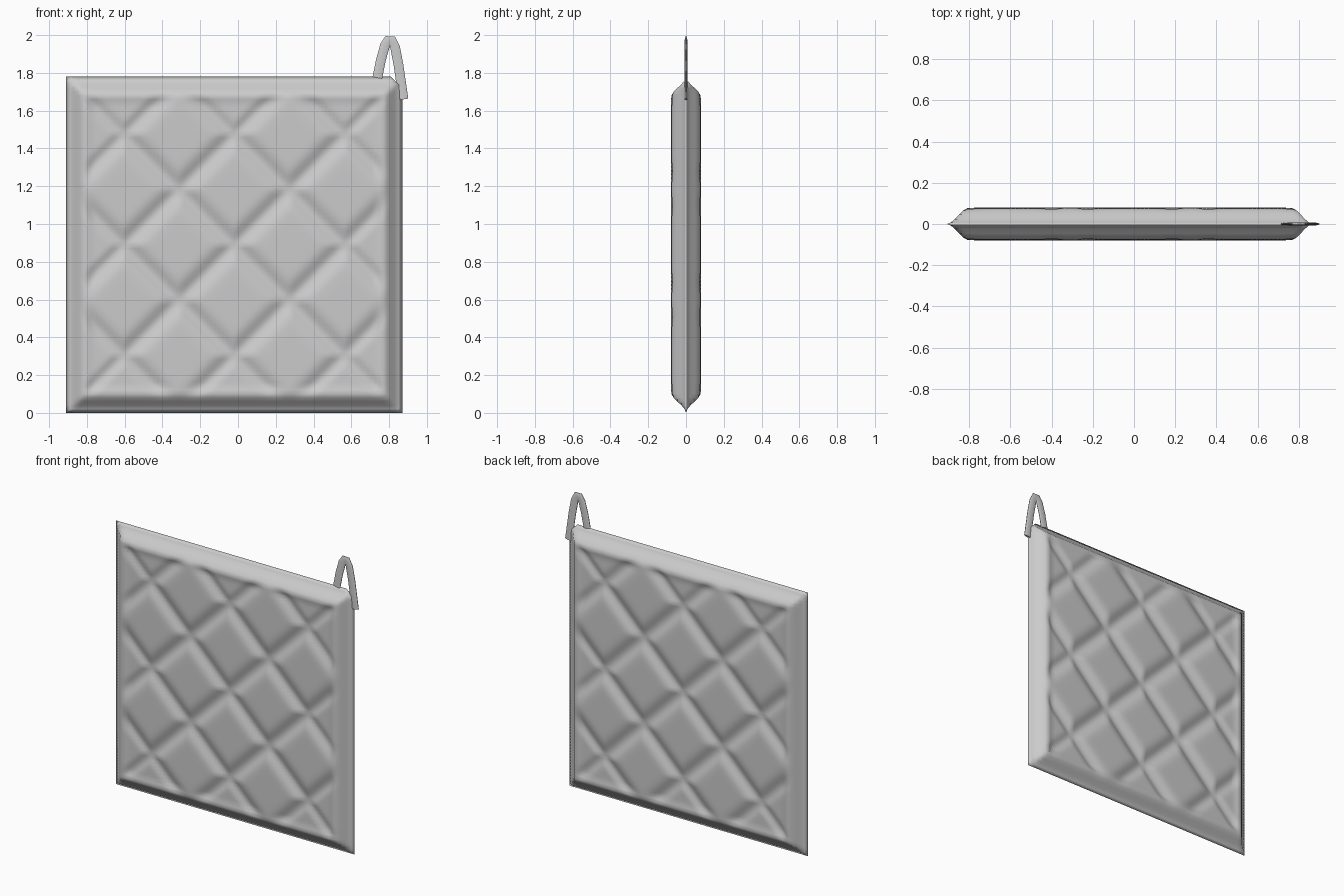
import bpy
import bmesh
import math

cube = bpy.data.objects.get("Cube")
if cube:
    bpy.data.objects.remove(cube, do_unlink=True)

HALF = 0.89        # half the side of the square pad
THICK = 0.08       # half the pad thickness
PITCH = 0.585      # spacing of the stitched diamonds
CX, CZ = -0.02, 0.89


def material(name, rgb):
    mat = bpy.data.materials.new(name)
    mat.use_nodes = True
    mat.diffuse_color = (*rgb, 1)
    mat.node_tree.nodes["Principled BSDF"].inputs["Base Color"].default_value = (*rgb, 1)
    return mat


def smooth(t):
    t = max(0.0, min(1.0, t))
    return t * t * (3 - 2 * t)


def depth(x, z):
    """Half thickness of the quilted pad at a point of the square."""
    edge = HALF - max(abs(x), abs(z))
    u, v = (x + z) / PITCH, (z - x) / PITCH
    # distance to the nearest diagonal seam
    seam = min(abs(u - round(u)), abs(v - round(v))) * PITCH / math.sqrt(2)
    groove = math.exp(-(seam / 0.045) ** 2)
    # half diamonds along the border lie lower than the full ones
    cu, cv = math.floor(u) + 0.5, math.floor(v) + 0.5
    centre = max(abs(cu - cv), abs(cu + cv)) * PITCH / 2
    sunk = 0.45 if centre > 0.8 else 0.0
    fade = smooth((edge - 0.08) / 0.07)
    return THICK * smooth(edge / 0.11) - 0.026 * fade * max(groove, sunk)


fabric = material("grey_fabric", (0.6, 0.6, 0.6))

# Quilted pad: one displaced side, mirrored to the back
bm = bmesh.new()
bmesh.ops.create_grid(bm, x_segments=88, y_segments=88, size=HALF)
for vert in bm.verts:
    x, z = vert.co.x, vert.co.y
    y = -depth(x, z)
    if HALF - max(abs(x), abs(z)) < 0.0001:
        y = 0.0
    # the corner under the hanging loop is slightly rounded off
    extra = max(0.0, x + z - (2 * HALF - 0.06)) / 2
    vert.co = (x - extra, y, z - extra)
mesh = bpy.data.meshes.new("quilted_pad")
bm.to_mesh(mesh)
bm.free()
pad = bpy.data.objects.new("quilted_pad", mesh)
bpy.context.collection.objects.link(pad)
pad.location = (CX, 0, CZ)
mesh.materials.append(fabric)
mesh.shade_smooth()
mirror = pad.modifiers.new("back_side", 'MIRROR')
mirror.use_axis = (False, True, False)
mirror.merge_threshold = 0.0005

# Hanging loop: a flattened bent tube over the corner
path = [(0.738, 1.775), (0.757, 1.87), (0.778, 1.945), (0.793, 1.972),
        (0.816, 1.972), (0.832, 1.935), (0.85, 1.84), (0.876, 1.66)]
curve = bpy.data.curves.new("hanging_loop", 'CURVE')
curve.dimensions = '3D'
curve.bevel_depth = 0.027
curve.bevel_resolution = 3
curve.use_fill_caps = True
spline = curve.splines.new('POLY')
spline.points.add(len(path) - 1)
for point, (x, z) in zip(spline.points, path):
    point.co = (x, 0, z, 1)
spline.use_smooth = True
curve.materials.append(fabric)
loop = bpy.data.objects.new("hanging_loop", curve)
loop.scale.y = 0.26
bpy.context.collection.objects.link(loop)
